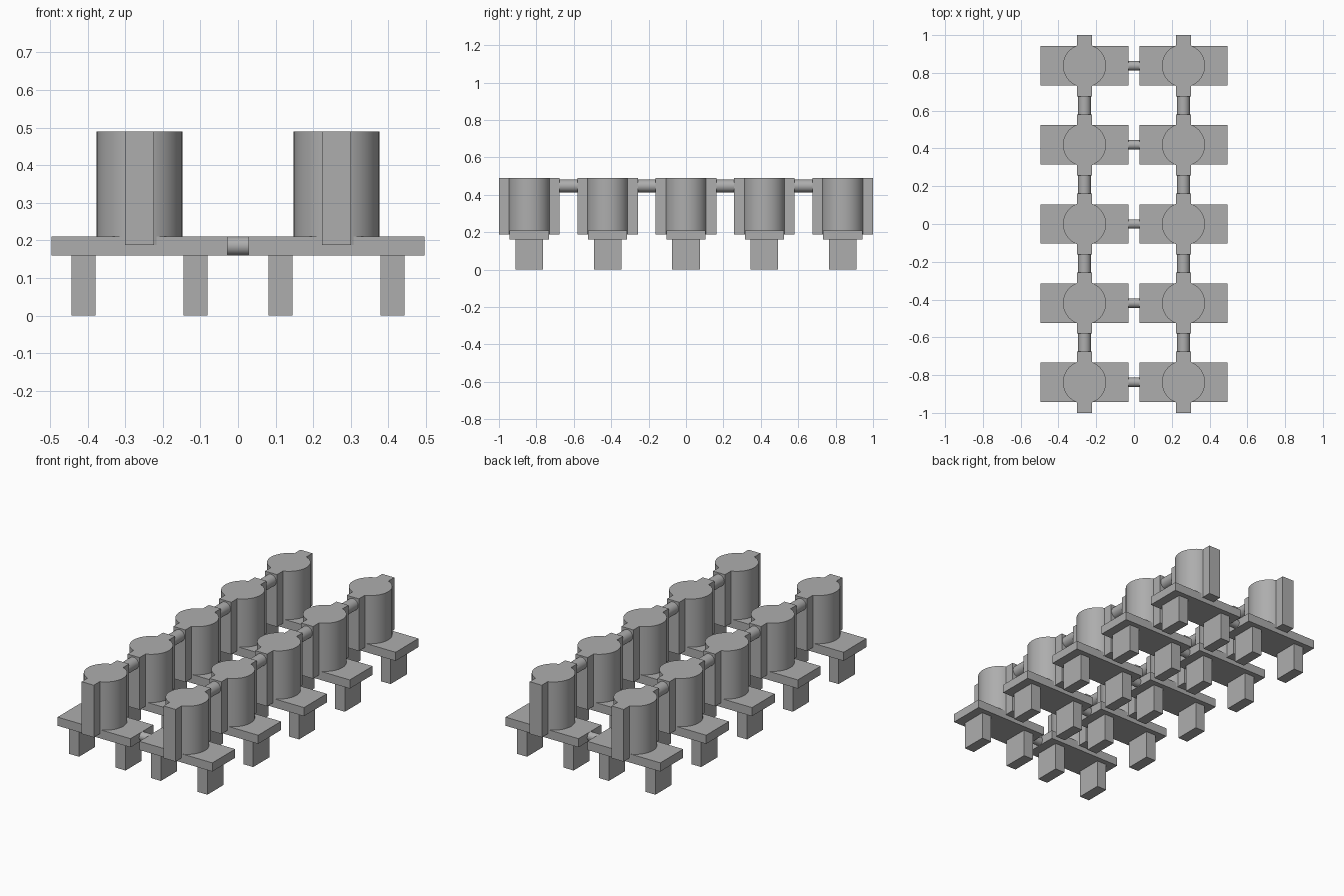
import bpy
from math import pi

cube = bpy.data.objects.get("Cube")
if cube:
    bpy.data.objects.remove(cube, do_unlink=True)

grey = bpy.data.materials.new("plain grey")
grey.use_nodes = True
colour = (0.42, 0.42, 0.42, 1)
grey.diffuse_color = colour
grey.node_tree.nodes["Principled BSDF"].inputs["Base Color"].default_value = colour


def finish(name):
    ob = bpy.context.object
    ob.name = name
    ob.data.materials.append(grey)
    return ob


def box(name, x, y, z0, z1, width, depth):
    bpy.ops.mesh.primitive_cube_add(size=1, location=(x, y, (z0 + z1) / 2))
    ob = finish(name)
    ob.scale = (width, depth, z1 - z0)
    bpy.ops.object.transform_apply(location=False, rotation=False, scale=True)
    return ob


def cylinder(name, loc, radius, length, rot=(0, 0, 0), sides=48):
    bpy.ops.mesh.primitive_cylinder_add(vertices=sides, radius=radius, depth=length,
                                        location=loc, rotation=rot)
    bpy.ops.object.shade_smooth_by_angle()
    return finish(name)


PITCH = 0.419
COLUMN_X = 0.262
BASE, TOP = 0.187, 0.489

for row in range(-2, 3):
    y = row * PITCH
    for side, label in ((-1, "right"), (1, "left")):
        x = side * COLUMN_X
        # Base plate on two legs
        box(f"{label}_plate", x, y, 0.16, 0.21, 0.467, 0.209)
        for end in (-1, 1):
            box(f"{label}_leg", x + end * 0.149, y, 0, 0.16, 0.063, 0.148)
        # Round post with a fin through it, fused into one body
        post = cylinder(f"{label}_post", (x, y, (BASE + TOP) / 2), 0.114, TOP - BASE)
        fin = box(f"{label}_fin_cutter", x, y, BASE, TOP, 0.077, 0.324)
        fuse = post.modifiers.new("fuse", "BOOLEAN")
        fuse.operation = "UNION"
        fuse.object = fin
        bpy.context.view_layer.objects.active = post
        bpy.ops.object.modifier_apply(modifier=fuse.name)
        bpy.data.objects.remove(fin, do_unlink=True)
        # Rod joining this post to the next one behind
        if row < 2:
            cylinder(f"{label}_long_rod", (x, y + PITCH / 2, 0.447), 0.034, 0.11,
                     (pi / 2, 0, 0), 32)
    # Rod joining the two plates
    cylinder("cross_rod", (0, y, 0.185), 0.025, 0.07, (0, pi / 2, 0), 32)
